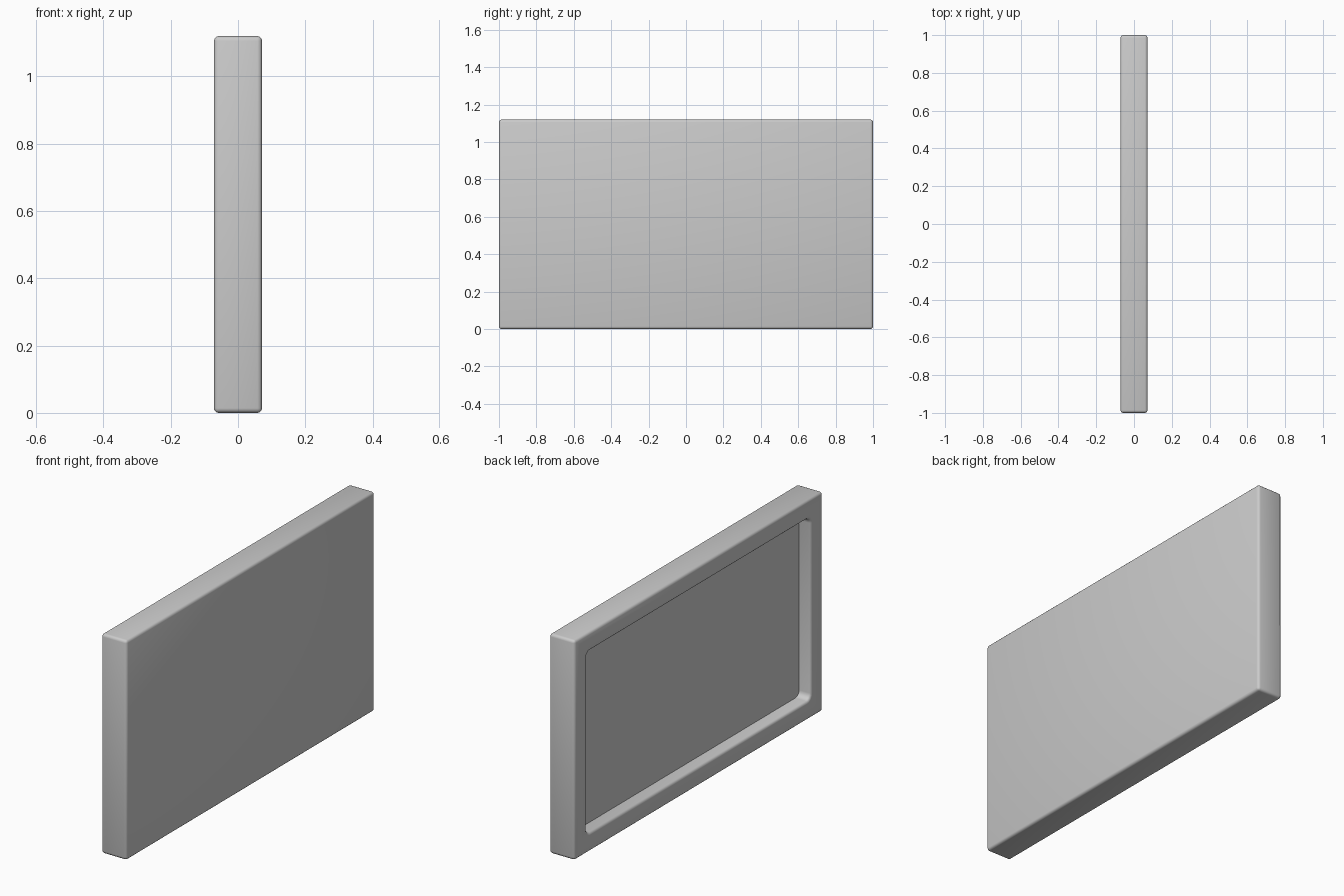
import bpy
import bmesh
from mathutils import Matrix

if "Cube" in bpy.data.objects:
    bpy.data.objects.remove(bpy.data.objects["Cube"])

DEPTH, WIDTH, HEIGHT = 0.143, 2.0, 1.12
BORDER, RECESS = 0.137, 0.066

# Slab standing on the ground
bm = bmesh.new()
bmesh.ops.create_cube(bm, size=1.0, matrix=Matrix.Translation((0, 0, HEIGHT / 2))
                      @ Matrix.Diagonal((DEPTH, WIDTH, HEIGHT, 1)))

# Recessed panel on the -x side
back = min(bm.faces, key=lambda f: f.calc_center_median().x)
bmesh.ops.inset_region(bm, faces=[back], thickness=BORDER)
rim = list(back.verts)
floor = bmesh.ops.extrude_discrete_faces(bm, faces=[back])["faces"][0]
bmesh.ops.translate(bm, verts=floor.verts, vec=(RECESS, 0, 0))
bm.normal_update()

# Rounded corners of the recess
walls = [e for e in bm.edges if sum(v in floor.verts for v in e.verts) == 1]
bmesh.ops.bevel(bm, geom=walls, offset=0.03, segments=4, profile=0.5, affect='EDGES')

# Softened outer edges and recess rim, the recess floor stays crisp
bm.normal_update()
floor_x = -DEPTH / 2 + RECESS
soft = [e for e in bm.edges
        if e.calc_face_angle(0) > 1.0
        and not all(abs(v.co.x - floor_x) < 1e-4 for v in e.verts)]
bmesh.ops.bevel(bm, geom=soft, offset=0.014, segments=3, profile=0.5, affect='EDGES')
bmesh.ops.recalc_face_normals(bm, faces=bm.faces)

mesh = bpy.data.meshes.new("panel_frame")
bm.to_mesh(mesh)
bm.free()
panel = bpy.data.objects.new("panel_frame", mesh)
bpy.context.collection.objects.link(panel)
bpy.context.view_layer.objects.active = panel
panel.select_set(True)
bpy.ops.object.shade_smooth_by_angle(angle=0.7)
